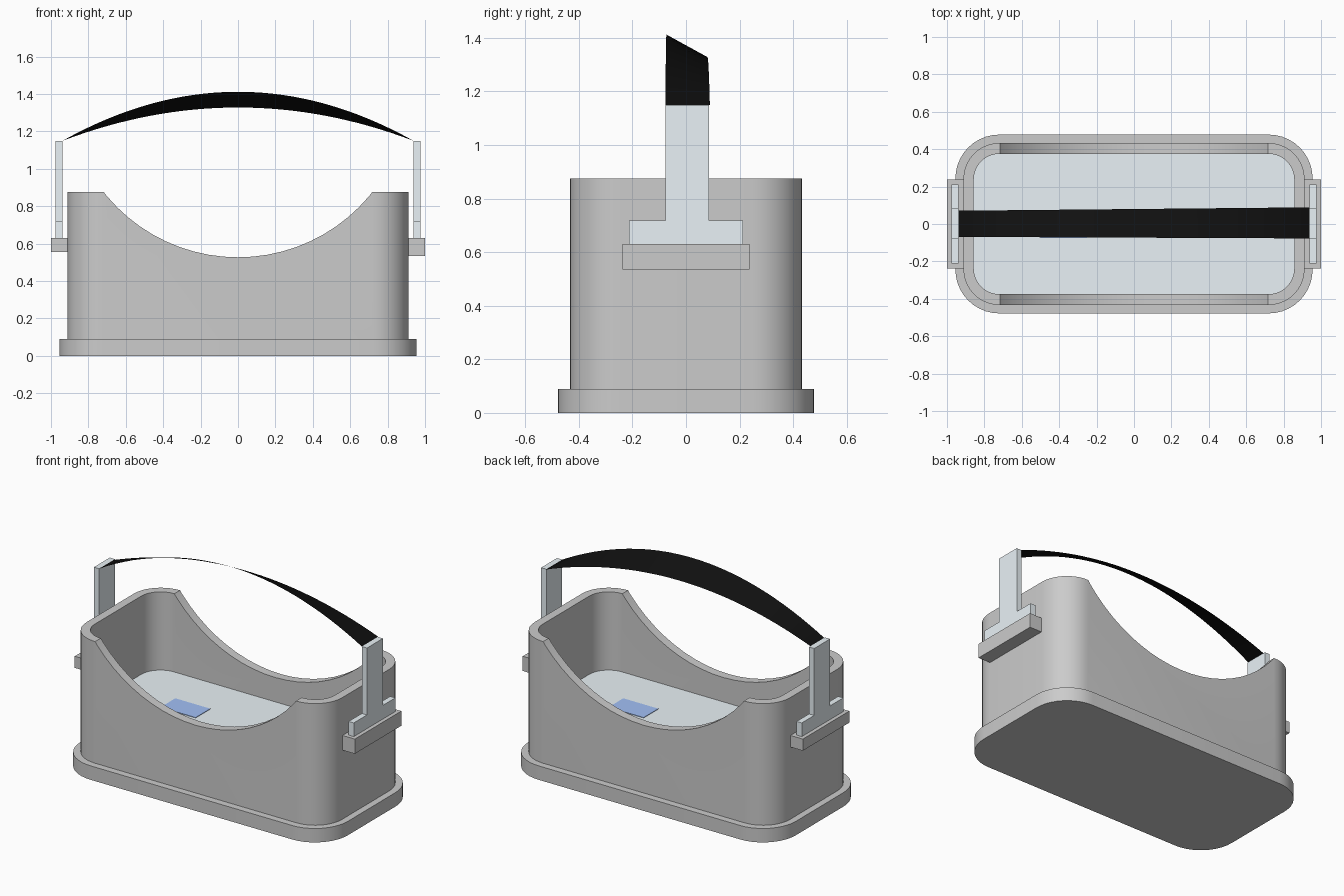
import bpy, bmesh
from math import sin, cos, pi, sqrt

if "Cube" in bpy.data.objects:
    bpy.data.objects.remove(bpy.data.objects["Cube"])


def material(name, rgb):
    m = bpy.data.materials.new(name)
    m.diffuse_color = (*rgb, 1)
    m.use_nodes = True
    m.node_tree.nodes["Principled BSDF"].inputs["Base Color"].default_value = m.diffuse_color
    return m


PALE = material("pale_plastic", (0.82, 0.89, 0.93))
BLUE = material("blue_pad", (0.36, 0.53, 0.92))
BLACK = material("black_strap", (0.005, 0.005, 0.005))


def make(name, bm, mat=None, smooth=False):
    me = bpy.data.meshes.new(name)
    bm.to_mesh(me)
    bm.free()
    ob = bpy.data.objects.new(name, me)
    bpy.context.collection.objects.link(ob)
    if mat:
        me.materials.append(mat)
    if smooth:
        shade(ob)
    return ob


def activate(ob):
    bpy.ops.object.select_all(action='DESELECT')
    ob.select_set(True)
    bpy.context.view_layer.objects.active = ob


def shade(ob):
    activate(ob)
    bpy.ops.object.shade_smooth_by_angle(angle=0.5)


def prism(name, points, offset, mat=None, smooth=False):
    """Extrude a closed outline by an offset vector."""
    bm = bmesh.new()
    face = bm.faces.new([bm.verts.new(p) for p in points])
    ext = bmesh.ops.extrude_face_region(bm, geom=[face])
    verts = [v for v in ext["geom"] if isinstance(v, bmesh.types.BMVert)]
    bmesh.ops.translate(bm, verts=verts, vec=offset)
    bmesh.ops.recalc_face_normals(bm, faces=bm.faces)
    return make(name, bm, mat, smooth)


def rounded(name, hx, hy, r, z0, z1, mat=None, smooth=True, n=10):
    """Rounded-rectangle slab from z0 to z1."""
    pts = []
    for q, (sx, sy) in enumerate([(1, 1), (-1, 1), (-1, -1), (1, -1)]):
        for i in range(n + 1):
            a = (q + i / n) * pi / 2
            pts.append((sx * (hx - r) + r * cos(a), sy * (hy - r) + r * sin(a), z0))
    return prism(name, pts, (0, 0, z1 - z0), mat, smooth)


def box(name, x0, x1, y0, y1, z0, z1, mat=None):
    return prism(name, [(x0, y0, z0), (x1, y0, z0), (x1, y1, z0), (x0, y1, z0)],
                 (0, 0, z1 - z0), mat)


def cut(ob, cutter):
    activate(ob)
    mod = ob.modifiers.new("cut", 'BOOLEAN')
    mod.operation, mod.solver, mod.object = 'DIFFERENCE', 'EXACT', cutter
    bpy.ops.object.modifier_apply(modifier=mod.name)
    bpy.data.objects.remove(cutter)


# base plinth
rounded("base", 0.955, 0.478, 0.235, 0, 0.09)

# tub: hollowed, with a round scoop out of the front and back walls
FLOOR = 0.37
body = rounded("tub_body", 0.912, 0.433, 0.192, 0.09, 0.875, smooth=False)
cut(body, rounded("cavity", 0.857, 0.375, 0.137, FLOOR - 0.02, 1.2, smooth=False))
half, low = 0.718, 0.527
depth = 0.875 - low
R = (half ** 2 + depth ** 2) / (2 * depth)
N = 72
scoop = prism("scoop", [(R * cos(2 * pi * i / N), -1, low + R + R * sin(2 * pi * i / N))
                        for i in range(N)], (0, 2, 0))
cut(body, scoop)
shade(body)

# inner floor
rounded("inner_floor", 0.857, 0.375, 0.137, FLOOR - 0.02, FLOOR, PALE)

# end fittings: socket, T-shaped strap post, and floor pad on each side
T = [(-0.212, 0.63), (0.212, 0.63), (0.212, 0.718), (0.085, 0.718),
     (0.085, 1.15), (-0.077, 1.15), (-0.077, 0.718), (-0.212, 0.718)]
for side, s, bottom in (("right", 1, 0.535), ("left", -1, 0.555)):
    box(side + "_socket", *sorted((s * 0.91, s * 1.0)), -0.237, 0.237, bottom, 0.63)
    prism(side + "_post", [(s * 0.938, y, z) for y, z in T], (s * 0.037, 0, 0), PALE)
    box(side + "_floor_pad", *sorted((s * 0.25, s * 0.5)), -0.075, 0.075,
        FLOOR, FLOOR + 0.003, BLUE)

# arched strap: a thin ribbon whose front edge rises higher than the back
bm = bmesh.new()
rows = []
for i in range(33):
    t = -1 + i / 16
    rise = 1 - t * t
    rows.append((bm.verts.new((0.938 * t, -0.073 - 0.004 * t, 1.15 + 0.262 * rise)),
                 bm.verts.new((0.938 * t, 0.08 + 0.009 * t, 1.15 + 0.178 * rise))))
for a, b in zip(rows, rows[1:]):
    bm.faces.new((a[0], b[0], b[1], a[1]))
make("strap", bm, BLACK, smooth=True)
